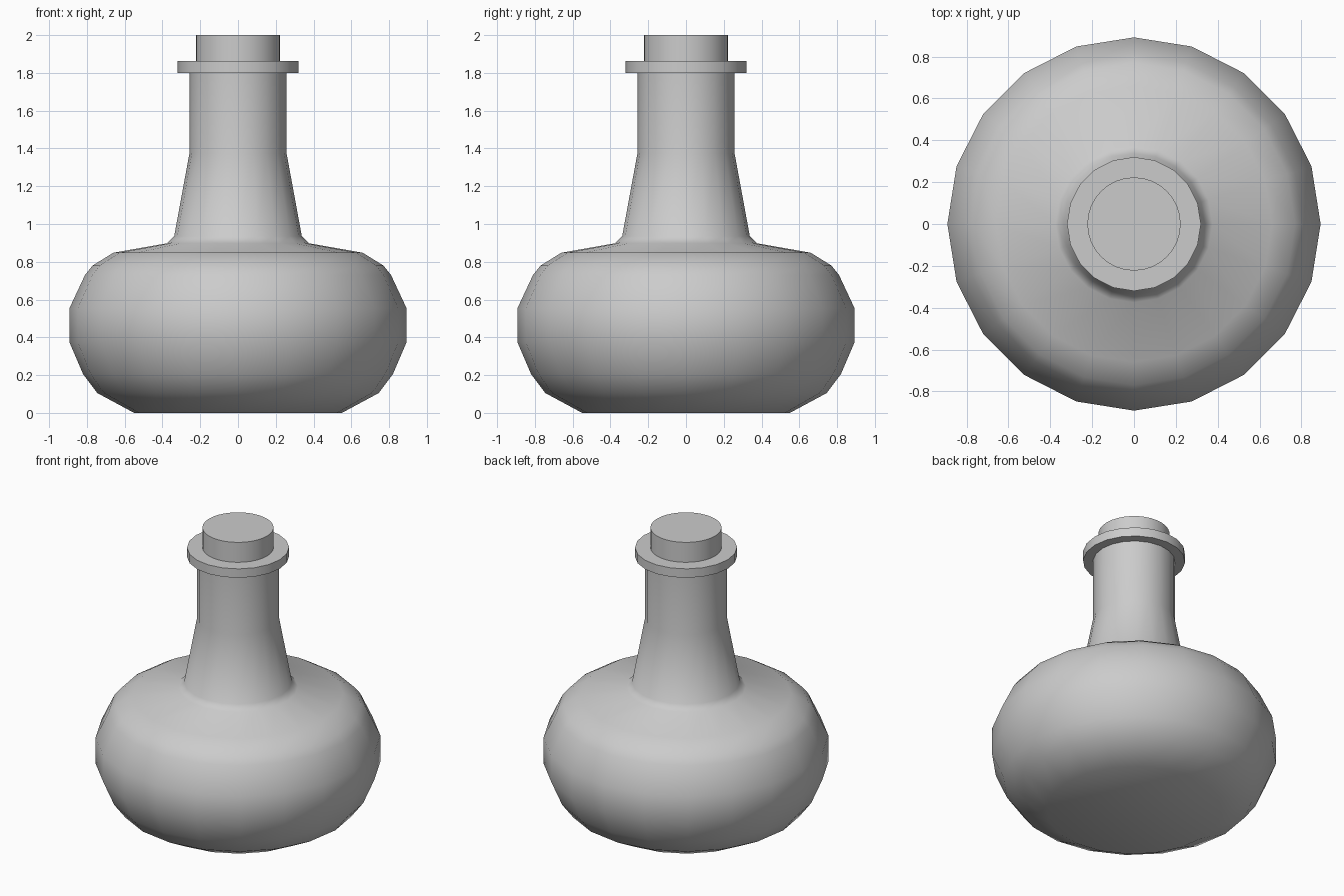
import bpy, bmesh, math

if "Cube" in bpy.data.objects:
    bpy.data.objects.remove(bpy.data.objects["Cube"])


def lathe(name, profile, sides, angle=40):
    """Spin an (r, z) profile about z and cap both ends."""
    bm = bmesh.new()
    rings = []
    for r, z in profile:
        rings.append([bm.verts.new((r * math.cos(2 * math.pi * i / sides),
                                    r * math.sin(2 * math.pi * i / sides), z))
                      for i in range(sides)])
    for a, b in zip(rings, rings[1:]):
        for i in range(sides):
            j = (i + 1) % sides
            bm.faces.new((a[i], a[j], b[j], b[i]))
    bm.faces.new(rings[0][::-1])
    bm.faces.new(rings[-1])
    mesh = bpy.data.meshes.new(name)
    bm.to_mesh(mesh)
    bm.free()
    obj = bpy.data.objects.new(name, mesh)
    bpy.context.collection.objects.link(obj)
    bpy.ops.object.select_all(action='DESELECT')
    obj.select_set(True)
    bpy.context.view_layer.objects.active = obj
    bpy.ops.object.shade_smooth_by_angle(angle=math.radians(angle))
    return obj


# Squat bottle body with shoulder and tapering neck
lathe("bottle", [(0.55, 0), (0.745, 0.105), (0.82, 0.205), (0.892, 0.373),
                 (0.892, 0.555), (0.81, 0.73), (0.77, 0.78), (0.66, 0.848),
                 (0.375, 0.898), (0.338, 0.935), (0.257, 1.375),
                 (0.257, 1.81)], 20)

# Flat lip around the mouth
lathe("lip", [(0.32, 1.80), (0.32, 1.862)], 20)

# Stopper
lathe("cork", [(0.223, 1.82), (0.223, 2.0)], 32)
